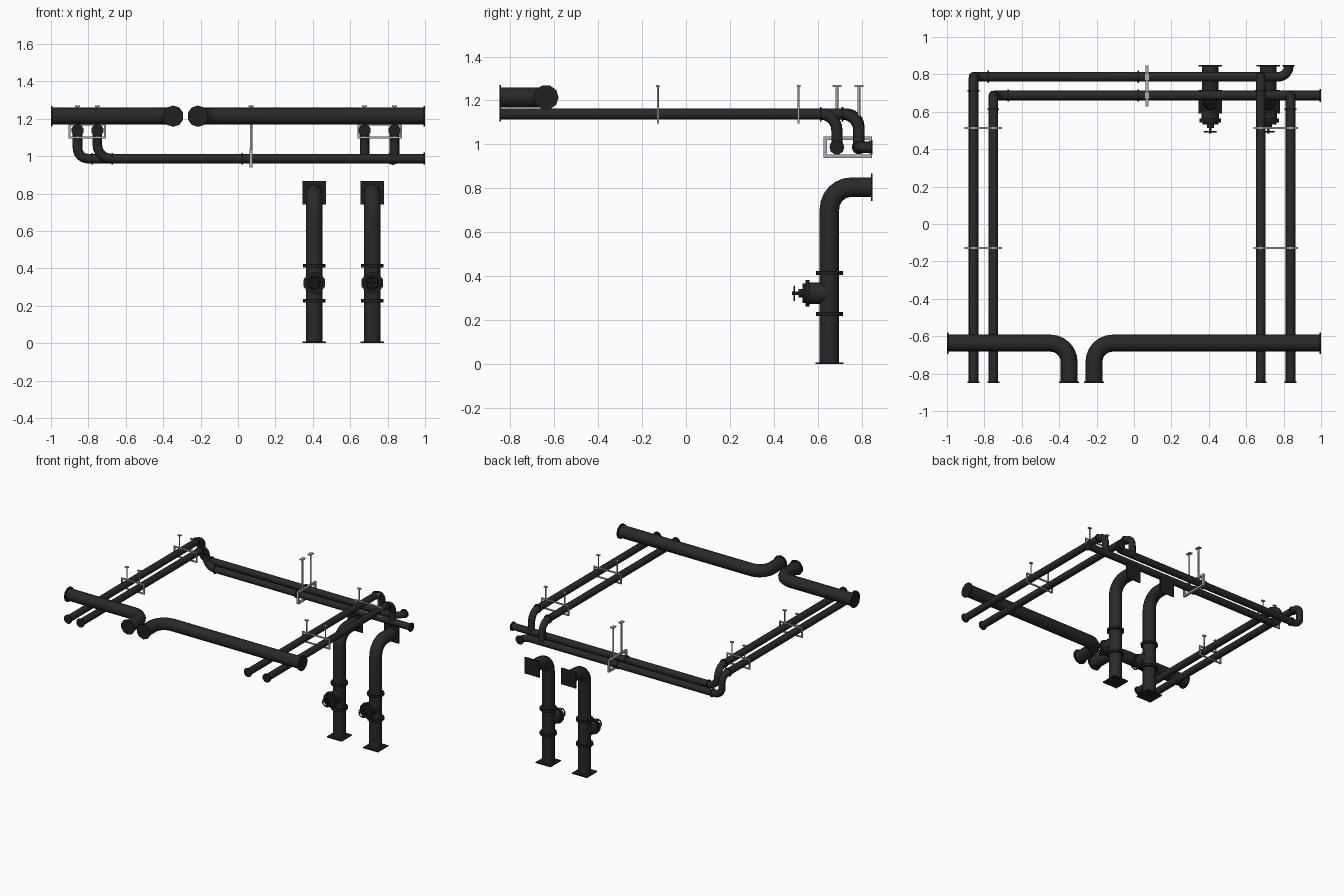
import bpy, bmesh, math
from mathutils import Vector, Matrix

cube = bpy.data.objects.get("Cube")
if cube:
    bpy.data.objects.remove(cube, do_unlink=True)


def material(name, level):
    m = bpy.data.materials.new(name)
    m.use_nodes = True
    col = (level, level, level, 1)
    m.diffuse_color = col
    m.node_tree.nodes["Principled BSDF"].inputs["Base Color"].default_value = col
    return m


PIPE = material("dark pipe", 0.022)
FLANGE = material("black flange", 0.014)
STEEL = material("grey steel", 0.42)
X, Y, Z = Vector((1, 0, 0)), Vector((0, 1, 0)), Vector((0, 0, 1))


def finish(bm, name, mat, smooth=False):
    bmesh.ops.recalc_face_normals(bm, faces=bm.faces)
    me = bpy.data.meshes.new(name)
    bm.to_mesh(me)
    bm.free()
    me.materials.append(mat)
    ob = bpy.data.objects.new(name, me)
    bpy.context.collection.objects.link(ob)
    if smooth:
        bpy.ops.object.select_all(action='DESELECT')
        ob.select_set(True)
        bpy.context.view_layer.objects.active = ob
        bpy.ops.object.shade_smooth_by_angle(angle=math.radians(50))
    return ob


def rounded(points, radius, steps=6):
    """Replace each corner of a right-angled path by an arc."""
    pts = [Vector(p) for p in points]
    out = [pts[0]]
    for a, b, c in zip(pts, pts[1:], pts[2:]):
        u, v = (a - b).normalized(), (c - b).normalized()
        for i in range(steps + 1):
            t = i / steps * math.pi / 2
            out.append(b + radius * (u * (1 - math.sin(t)) + v * (1 - math.cos(t))))
    return out + [pts[-1]]


def pipe(name, points, r, bend, sides=10):
    path = rounded(points, bend)
    bm = bmesh.new()
    rings, tangent, normal = [], None, None
    for i, p in enumerate(path):
        t = (path[min(i + 1, len(path) - 1)] - path[max(i - 1, 0)]).normalized()
        if normal is None:
            normal = t.orthogonal().normalized()
        else:
            normal = tangent.rotation_difference(t) @ normal
        tangent = t
        side = t.cross(normal)
        rings.append([bm.verts.new(p + r * (normal * math.cos(a) + side * math.sin(a)))
                      for a in (2 * math.pi * k / sides for k in range(sides))])
    for a, b in zip(rings, rings[1:]):
        for k in range(sides):
            j = (k + 1) % sides
            bm.faces.new((a[k], a[j], b[j], b[k]))
    bm.faces.new(rings[0])
    bm.faces.new(rings[-1])
    return finish(bm, name, PIPE, True)


def disc(name, centre, axis, r, thick, sides=10, mat=FLANGE):
    bm = bmesh.new()
    rot = Z.rotation_difference(axis).to_matrix().to_4x4()
    bmesh.ops.create_cone(bm, cap_ends=True, segments=sides, radius1=r, radius2=r,
                          depth=thick, matrix=Matrix.Translation(centre) @ rot)
    return finish(bm, name, mat, True)


def boxes(name, parts, mat):
    """One object made of several (centre, size) blocks."""
    bm = bmesh.new()
    for c, s in parts:
        bmesh.ops.create_cube(bm, size=1, matrix=Matrix.Translation(c) @ Matrix.Diagonal((*s, 1)))
    return finish(bm, name, mat)


# Large overhead mains with an elbow to the front
ZB, YB, END, RB = 1.214, -0.637, 0.846, 0.046
for side, xe, xo in (("right", -1, -0.347), ("left", 1, -0.214)):
    pipe(side + "_main_pipe", [(xe * 0.998, YB, ZB), (xo, YB, ZB), (xo, -END, ZB)], RB, 0.1)
    disc(side + "_main_side_flange", (xe * 0.996, YB, ZB), X, 0.057, 0.008)
    disc(side + "_main_front_flange", (xo, -END, ZB), Y, 0.057, 0.008)

# Small pipes: high runs along the sides, low runs along the back
ZT, ZL, RS = 1.138, 0.987, 0.026
YO, YI = 0.787, 0.687
XLO, XLI, XRI, XRO = -0.858, -0.752, 0.677, 0.837
pipe("outer_pipe", [(XLO, -END, ZT), (XLO, YO, ZT), (XLO, YO, ZL),
                    (0.827, YO, ZL), (0.827, END, ZL)], RS, 0.056)
pipe("inner_pipe", [(XLI, -END, ZT), (XLI, YI, ZT), (XLI, YI, ZL), (0.998, YI, ZL)], RS, 0.074)
for name, x, y in (("inner", XRI, YO), ("outer", XRO, YI)):
    pipe(name + "_left_branch", [(x, -END, ZT), (x, y, ZT), (x, y, ZL)], RS, 0.074)

for x, y in ((XLO, YO), (XLI, YI), (XRI, YO), (XRO, YI)):
    disc("small_front_flange", (x, -END, ZT), Y, 0.034, 0.008)
    disc("elbow_collar", (x, y - 0.074, ZT), Y, 0.033, 0.008)
for x, y in ((XLO, YO), (XLI, YI)):
    disc("low_elbow_collar", (x + 0.08, y, ZL), X, 0.033, 0.008)
    disc("mid_collar", (0.024, y, ZL), X, 0.033, 0.008)
disc("small_side_flange", (0.996, YI, ZL), X, 0.034, 0.008)
disc("small_back_flange", (0.827, END, ZL), Y, 0.034, 0.008)


# Hanging brackets: a rectangular frame, two rods and top plates
def bracket(name, pos, lo, hi, rods, along, zc, half, bar, depth, cap):
    def at(s, z):
        return Vector((s, pos, z)) if along is X else Vector((pos, s, z))

    def size(s, d, z):
        return (s, d, z) if along is X else (d, s, z)

    top, mid = 1.27, (lo + hi) / 2
    parts = [(at(mid, zc + k * (half - bar / 2)), size(hi - lo, depth, bar)) for k in (-1, 1)]
    parts += [(at(s, zc), size(bar, depth, 2 * half - 2 * bar))
              for s in (lo + bar / 2, hi - bar / 2)]
    for s in rods:
        parts.append((at(s, top - 0.004), size(cap, cap * 0.65, 0.008)))
        disc(name + "_rod", at(s, (top + zc + half) / 2 - 0.004), Z, bar * 0.48,
             top - zc - half - 0.004, 8, STEEL)
    boxes(name + "_frame", parts, STEEL)


for y in (-0.128, 0.513):
    bracket("right_bracket", y, -0.906, -0.706, (XLO, XLI), X, 1.134, 0.04, 0.01, 0.009, 0.026)
    bracket("left_bracket", y, 0.64, 0.877, (XRI, XRO), X, 1.134, 0.04, 0.01, 0.009, 0.026)
bracket("back_bracket", 0.07, 0.627, 0.847, (YI, YO), Y, ZL, 0.048, 0.014, 0.016, 0.04)

# Standing pipes with valves
YS, ZH, ZV = 0.653, 0.805, 0.322
for x in (0.408, 0.718):
    pipe("standing_pipe", [(x, YS, 0.002), (x, YS, ZH), (x, END, ZH)], RB, 0.1, 12)
    boxes("floor_plate", [((x, YS, 0.004), (0.126, 0.126, 0.008))], FLANGE)
    boxes("wall_plate", [((x, END, ZH), (0.126, 0.008, 0.126))], FLANGE)
    for z in (0.415, 0.227):
        disc("standing_collar", (x, YS, z), Z, 0.061, 0.018, 12)
    # Valve: body, bonnet flange, neck, stem and hand wheel
    for name, y0, y1, r in (("valve_body", 0.553, YS, 0.049), ("valve_flange", 0.543, 0.563, 0.06),
                            ("valve_bonnet", 0.531, 0.545, 0.045),
                            ("valve_neck", 0.512, 0.533, 0.02), ("valve_stem", 0.483, 0.514, 0.008)):
        disc(name, (x, (y0 + y1) / 2, ZV), Y, r, y1 - y0, 10, PIPE if "body" in name else FLANGE)
    bpy.ops.mesh.primitive_torus_add(location=(x, 0.493, ZV), rotation=(math.pi / 2, 0, 0),
                                     major_radius=0.031, minor_radius=0.0045,
                                     major_segments=16, minor_segments=6)
    wheel = bpy.context.object
    wheel.name = "hand_wheel"
    wheel.data.materials.append(FLANGE)
    bpy.ops.object.shade_smooth_by_angle()
    boxes("wheel_spokes", [((x, 0.493, ZV), (0.062, 0.005, 0.006)),
                           ((x, 0.493, ZV), (0.006, 0.005, 0.062))], FLANGE)
